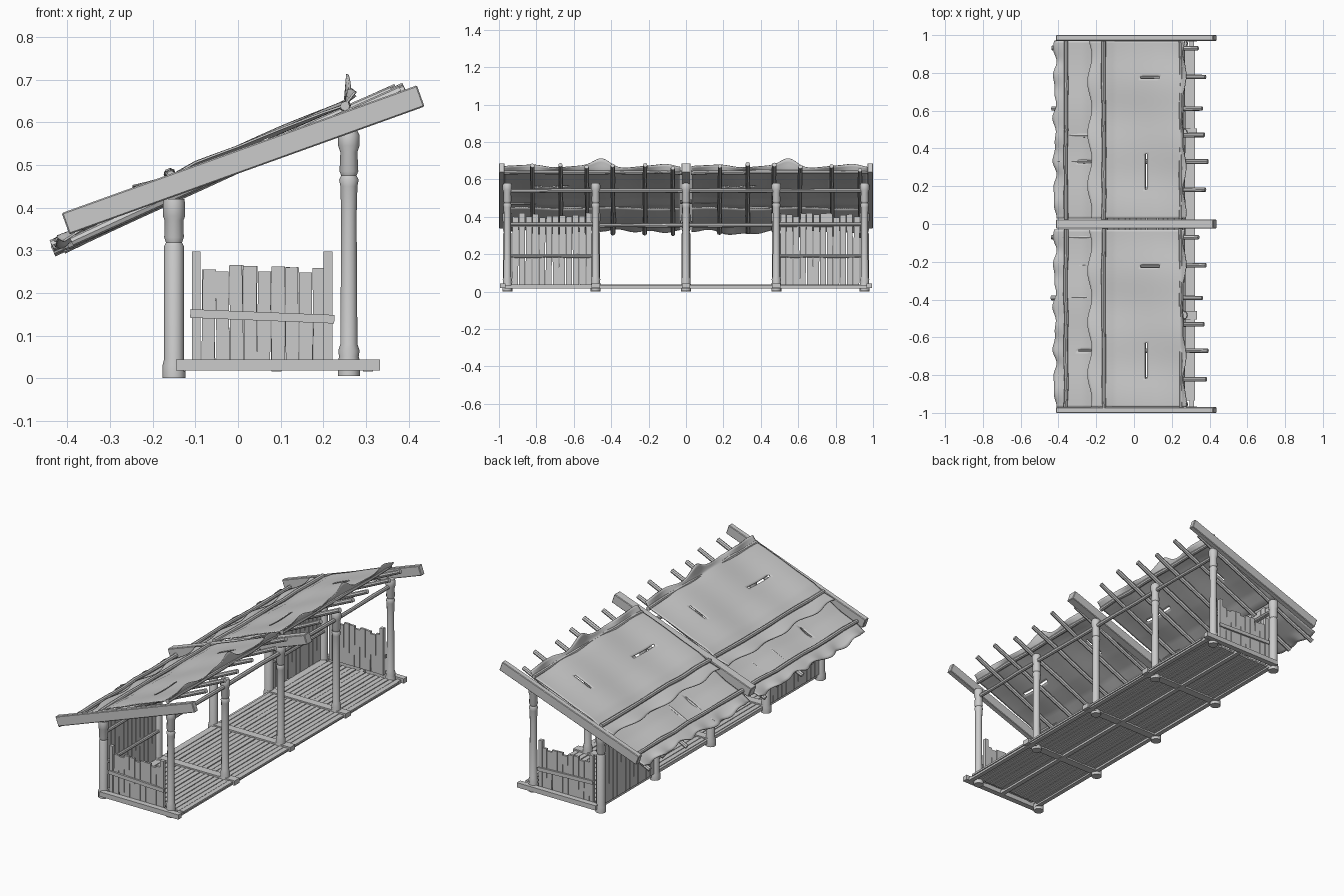
import bpy, bmesh, math, random
from mathutils import Vector, Matrix

if "Cube" in bpy.data.objects:
    bpy.data.objects.remove(bpy.data.objects["Cube"])
random.seed(4)
R = random.uniform


def finish(name, bm, smooth=False):
    bmesh.ops.recalc_face_normals(bm, faces=bm.faces)
    me = bpy.data.meshes.new(name)
    bm.to_mesh(me)
    bm.free()
    ob = bpy.data.objects.new(name, me)
    bpy.context.collection.objects.link(ob)
    if smooth:
        bpy.context.view_layer.objects.active = ob
        ob.select_set(True)
        bpy.ops.object.shade_smooth_by_angle(angle=math.radians(40))
        ob.select_set(False)
    return ob


def box(bm, lo, hi, rot=None):
    lo, hi = Vector(lo), Vector(hi)
    m = Matrix.Translation((lo + hi) / 2)
    if rot:
        m = m @ Matrix.Rotation(rot[0], 4, rot[1])
    bmesh.ops.create_cube(bm, size=1, matrix=m @ Matrix.Diagonal((*(hi - lo), 1)))


def rod(bm, p, q, r, n=8, wob=0.0, steps=5):
    """Slightly crooked pole from p to q."""
    p, q = Vector(p), Vector(q)
    rot = (q - p).to_track_quat('Z', 'Y').to_matrix()
    rings = []
    for i in range(steps + 1):
        c = p.lerp(q, i / steps) + Vector((R(-wob, wob), R(-wob, wob), R(-wob, wob)))
        k = r * R(0.9, 1.1)
        rings.append([bm.verts.new(c + rot @ Vector((k * math.cos(a), k * math.sin(a), 0)))
                      for a in [2 * math.pi * j / n for j in range(n)]])
    for a, b in zip(rings, rings[1:]):
        for j in range(n):
            bm.faces.new((a[j], a[(j + 1) % n], b[(j + 1) % n], b[j]))
    bm.faces.new(rings[0])
    bm.faces.new(rings[-1])


def post(name, x, y, profile, n=12):
    bm = bmesh.new()
    rings = [[bm.verts.new((x + r * math.cos(2 * math.pi * j / n), y + r * math.sin(2 * math.pi * j / n), z))
              for j in range(n)] for r, z in profile]
    for a, b in zip(rings, rings[1:]):
        for j in range(n):
            bm.faces.new((a[j], a[(j + 1) % n], b[(j + 1) % n], b[j]))
    bm.faces.new(rings[0])
    bm.faces.new(rings[-1])
    finish(name, bm, True)


# turned posts
BAYS = [-0.955, -0.483, 0, 0.483, 0.955]
low = [(.027, 0), (.027, .03), (.023, .045), (.023, .31), (.019, .318), (.023, .33),
       (.022, .37), (.026, .38), (.026, .41), (.024, .42)]
high = [(.026, .005), (.026, .04), (.023, .05), (.025, .065), (.02, .08), (.018, .38), (.02, .45),
        (.023, .465), (.018, .475), (.022, .485), (.02, .53), (.025, .545), (.025, .57), (.02, .58)]
for y in BAYS:
    post("low_post", -.15, y, low)
    post("high_post", .26, y, high)

# floor frame and boards
bm = bmesh.new()
for y in (-.98, -.483, 0, .483, .98):
    w = .015 if abs(y) > .9 else .022
    box(bm, (-.145, y - w, .018), (.333, y + w, .044))
for x in (-.135, .09, .305):
    box(bm, (x - .012, -.97, .016), (x + .012, .97, .034))
finish("floor_frame", bm)
bm = bmesh.new()
for a, b in zip(BAYS, BAYS[1:]):
    n = 16
    for i in range(n):
        x0 = -.135 + i * .46 / n
        t = R(-.0015, .0015)
        box(bm, (x0 + .002, a + .02, .026 + t), (x0 + .46 / n - .002, b - .02, .036 + t))
finish("floor_boards", bm)

# end fences
for s in (-1, 1):
    y = s * .955
    bm = bmesh.new()
    for i in range(9):
        x0 = -.085 + i * .0325
        h = (.255, .25, .265, .263, .25, .262, .26, .248, .258)[i]
        box(bm, (x0 + .001, y - .006, .04), (x0 + .0315, y + .006, h), (R(-.02, .02), 'Y'))
    for x in (-.098, .211):
        box(bm, (x - .01, y - .01, .04), (x + .01, y + .01, .297))
    box(bm, (-.112, y + s * .006, .135), (.226, y + s * .016, .155), (.04, 'Y'))
    finish("end_fence", bm)

# tall side fences behind the low posts
for s in (-1, 1):
    bm = bmesh.new()
    n = 12
    for i in range(n):
        y0 = .5 + i * .43 / n
        ys = sorted((s * (y0 + .002), s * (y0 + .43 / n - .002)))
        box(bm, (-.158, ys[0], .035), (-.146, ys[1], R(.395, .42)), (R(-.01, .01), 'X'))
    for z in (.19, .36):
        rod(bm, (-.138, s * .48, z), (-.138, s * .95, z), .009)
    finish("side_fence", bm)

# long rails
bm = bmesh.new()
rod(bm, (-.15, -.96, .355), (-.15, .96, .355), .011, steps=12, wob=.002)
rod(bm, (.26, -.96, .54), (.26, .96, .54), .011, steps=12, wob=.002)
finish("long_rails", bm, True)

# sloping roof beams
for y, w in ((-.985, .015), (0, .024), (.985, .015)):
    bm = bmesh.new()
    d = Vector((.834, 0, .3)).normalized()
    up = Vector((-d.z, 0, d.x))
    c = Vector((.012, y, .512))
    m = Matrix.Translation(c) @ Matrix((d, (0, 1, 0), up)).transposed().to_4x4()
    bmesh.ops.create_cube(bm, size=1, matrix=m @ Matrix.Diagonal((.885, 2 * w, .053, 1)))
    bmesh.ops.bevel(bm, geom=bm.edges[:], offset=.003, segments=1, affect='EDGES')
    finish("roof_beam", bm)


def raft(x):
    return .502 + .46 * x


# rafters, the same layout in each half
bm = bmesh.new()
for off in (0, -1):
    for y, xa, xb in ((.93, -.435, .34), (.78, -.41, .38), (.61, -.435, .36),
                      (.47, -.40, .37), (.33, -.40, .39), (.18, -.39, .38)):
        dz = R(-.008, .008)
        rod(bm, (xa, y + off, raft(xa) + dz), (xb, y + off, raft(xb) + dz), .012, wob=.002)
finish("rafters", bm, True)


# cloth sheets: profile swept along y with ripples, ragged edges and tears
def interp(pts, t):
    for (t0, x0, z0), (t1, x1, z1) in zip(pts, pts[1:]):
        if t <= t1 + 1e-9:
            k = (t - t0) / (t1 - t0)
            return x0 + k * (x1 - x0), z0 + k * (z1 - z0)
    return pts[-1][1:]


def bump(v, c, w):
    return math.exp(-((v - c) / w) ** 2)


def sheet(name, pts, nx, off, shape, tears=()):
    ny = 80
    bm = bmesh.new()
    g = []
    for i in range(nx + 1):
        t = i / nx
        row = []
        for j in range(ny + 1):
            v = .03 + .94 * j / ny
            x, z = interp(pts, t)
            dx, dz = shape(t, v)
            row.append(bm.verts.new((x + dx, v + off, z + dz)))
        g.append(row)
    for i in range(nx):
        for j in range(ny):
            f = (g[i][j], g[i][j + 1], g[i + 1][j + 1], g[i + 1][j])
            c = sum((q.co for q in f), Vector()) / 4
            if any(x0 < c.x < x1 and y0 < c.y - off < y1 for x0, x1, y0, y1 in tears):
                continue
            bm.faces.new(f)
    ob = finish(name, bm, True)
    mod = ob.modifiers.new("thickness", 'SOLIDIFY')
    mod.thickness = .005
    mod.offset = 0


def upper(t, v):
    sag = .004 * math.sin(7 * v + 5 * t) + .003 * math.sin(19 * v)
    edge = max(0, 1 - t / .08)
    flap = max(0, (t - .93) / .07)
    rise = .045 * bump(v, .55, .06) + .012 * bump(v, .9, .06) + .012 * bump(v, .2, .07)
    return (edge * .012 * math.sin(23 * v) + flap * (.008 * math.sin(26 * v) - .02 * bump(v, .55, .06)),
            sag * (1 - flap) + flap * (rise + .006 * math.sin(17 * v)))


def lower(t, v):
    e = max(0, 1 - t / .3)
    return (e * (.007 * math.sin(31 * v) + .005 * math.sin(53 * v)),
            .004 * math.sin(13 * v) - e * (.018 * bump(v, .27, .1) + .006 * math.sin(37 * v)))


up_pts = [(0, -.235, .448), (.12, -.16, .466), (.22, -.1, .5), (.38, 0, .538), (.55, .1, .582),
          (.75, .2, .624), (.93, .25, .642), (1, .268, .667)]
lo_pts = [(0, -.42, .325), (.3, -.36, .352), (.7, -.26, .393), (1, -.17, .448)]
for off in (0, -1):
    sheet("upper_cloth", up_pts, 50, off, upper, ((.055, .07, .18, .37), (.03, .14, .77, .785)))
    sheet("lower_cloth", lo_pts, 16, off, lower, ((-.3, -.235, .32, .34),))

# battens that hold the cloth down
bm = bmesh.new()
for a, b in ((-.97, -.025), (.025, .97)):
    for x, z in ((-.36, .366), (-.16, .479), (.25, .638)):
        rod(bm, (x, a, z), (x, b, z), .011, steps=8, wob=.003)
finish("cloth_battens", bm, True)
